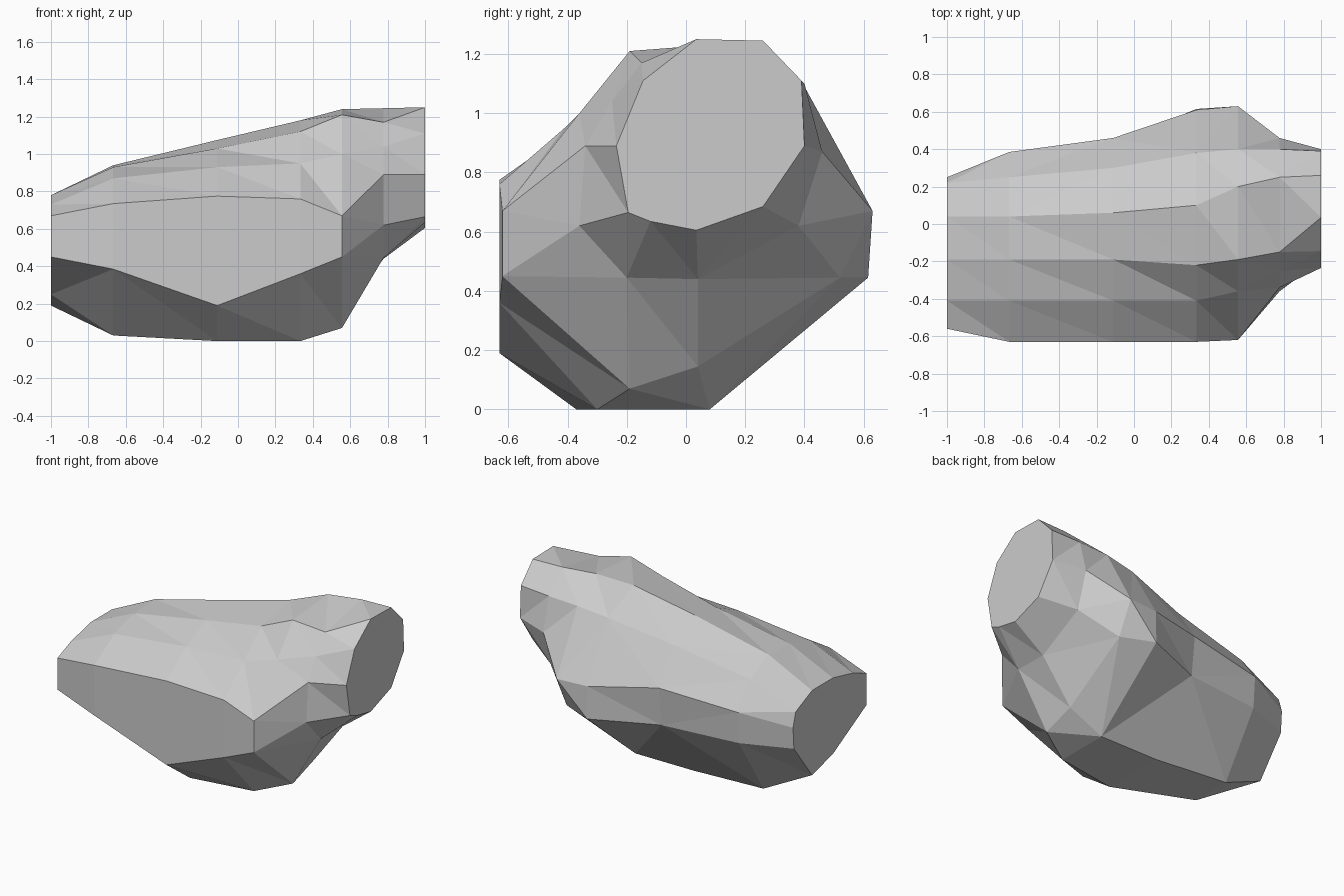
import bpy, bmesh

# Cross-sections (y, z) running from the left cut to the right cut
stations = [-1, -0.667, -0.111, 0.333, 0.556, 0.778, 1]
sections = [
    [(-.56, .45), (-.56, .67), (-.41, .73), (-.19, .78), (.04, .78),
     (.22, .70), (.25, .60), (.24, .45), (.04, .19), (-.19, .25)],
    [(-.63, .385), (-.63, .735), (-.41, .87), (-.19, .93), (.04, .94),
     (.25, .85), (.385, .67), (.37, .45), (.10, .03), (-.19, .03)],
    [(-.63, .19), (-.63, .775), (-.41, .93), (-.19, 1.03), (.06, 1.075),
     (.30, .96), (.46, .72), (.43, .45), (.08, 0), (-.37, 0)],
    [(-.63, .36), (-.63, .76), (-.41, .95), (-.22, 1.12), (.10, 1.18),
     (.38, 1.06), (.61, .67), (.615, .445), (.08, 0), (-.30, 0)],
    [(-.62, .45), (-.62, .67), (-.36, 1.0), (-.19, 1.21), (.20, 1.24),
     (.40, 1.09), (.63, .67), (.52, .445), (.04, .145), (-.19, .07)],
    [(-.36, .62), (-.34, .89), (-.25, 1.04), (-.15, 1.17), (.25, 1.245),
     (.40, 1.10), (.46, .87), (.38, .62), (.04, .44), (-.20, .445)],
    [(-.195, .665), (-.235, .89), (-.145, 1.11), (.035, 1.25), (.26, 1.245),
     (.39, 1.11), (.40, .89), (.26, .685), (.035, .605), (-.12, .635)],
]

# Faceted boulder skin lofted between the sections
bm = bmesh.new()
rings = [[bm.verts.new((x, y, z)) for y, z in sec]
         for x, sec in zip(stations, sections)]
sides = []
for a, b in zip(rings, rings[1:]):
    for i in range(len(a)):
        j = (i + 1) % len(a)
        sides.append(bm.faces.new((a[i], a[j], b[j], b[i])))
bmesh.ops.triangulate(bm, faces=sides, quad_method='SHORT_EDGE')

# Flat cut ends
bm.faces.new(rings[0])
bm.faces.new(rings[-1])
bmesh.ops.recalc_face_normals(bm, faces=bm.faces)

mesh = bpy.data.meshes.new("boulder")
bm.to_mesh(mesh)
bm.free()
bpy.context.collection.objects.link(bpy.data.objects.new("boulder", mesh))
